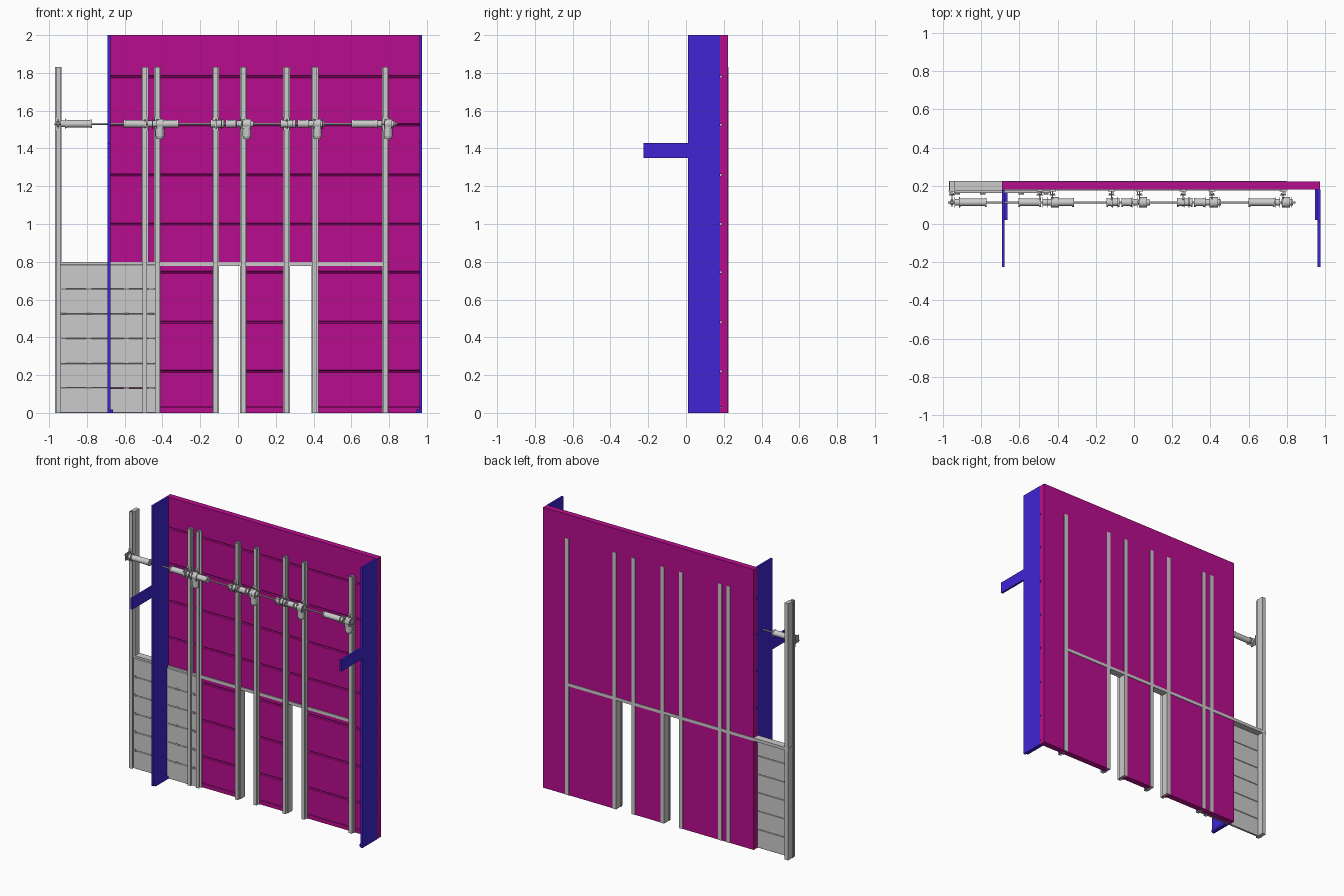
import bpy, bmesh, math
from mathutils import Matrix, Vector

if "Cube" in bpy.data.objects:
    bpy.data.objects.remove(bpy.data.objects["Cube"])


def material(name, rgb):
    m = bpy.data.materials.new(name)
    m.diffuse_color = (*rgb, 1)
    m.use_nodes = True
    m.node_tree.nodes["Principled BSDF"].inputs["Base Color"].default_value = m.diffuse_color
    return m


MAGENTA = material("magenta", (0.48, 0.004, 0.27))
BLUE = material("blue", (0.05, 0.018, 0.65))


def finish(bm, name, mat=None, smooth=False):
    bmesh.ops.recalc_face_normals(bm, faces=bm.faces)
    me = bpy.data.meshes.new(name)
    bm.to_mesh(me)
    bm.free()
    if mat:
        me.materials.append(mat)
    if smooth:
        me.polygons.foreach_set("use_smooth", [True] * len(me.polygons))
        me.set_sharp_from_angle(angle=math.radians(35))
    ob = bpy.data.objects.new(name, me)
    bpy.context.collection.objects.link(ob)
    return ob


def box(bm, x0, x1, y0, y1, z0, z1):
    c = Vector(((x0 + x1) / 2, (y0 + y1) / 2, (z0 + z1) / 2))
    bmesh.ops.create_cube(bm, size=1, matrix=Matrix.Translation(c)
                          @ Matrix.Diagonal((x1 - x0, y1 - y0, z1 - z0, 1)))


def prism(bm, pts, axis, a, b):
    # extrude a profile: axis 'x' takes (y, z) points, axis 'z' takes (x, y)
    co = [(a, *p) if axis == 'x' else (*p, a) for p in pts]
    f = bm.faces.new([bm.verts.new(c) for c in co])
    r = bmesh.ops.extrude_face_region(bm, geom=[f])
    d = (b - a, 0, 0) if axis == 'x' else (0, 0, b - a)
    bmesh.ops.translate(bm, vec=d,
                        verts=[v for v in r['geom'] if isinstance(v, bmesh.types.BMVert)])


def rod(bm, x0, x1, r, y=0.113, z=1.53, axis='X', r2=None):
    # round bar along X, or along Z when axis is 'Z' (x0/x1 are then z, z is x)
    mid = (x0 + x1) / 2
    if axis == 'X':
        m = Matrix.Translation((mid, y, z)) @ Matrix.Rotation(math.pi / 2, 4, 'Y')
    else:
        m = Matrix.Translation((z, y, mid))
    bmesh.ops.create_cone(bm, cap_ends=True, segments=24, radius1=r,
                          radius2=r2 or r, depth=x1 - x0, matrix=m)


# Wall: grooved sectional panels, with two doorways left open
SEAMS = [0.03, 0.22, 0.48, 0.745, 1.0, 1.26, 1.525, 1.78]


def wall_piece(bm, x0, x1, z0, z1):
    pts = [(0.222, z1), (0.222, z0), (0.18, z0)]
    for s in SEAMS:
        if z0 < s < z1:
            h = 0.002 if s < 0.1 else 0.006
            pts += [(0.18, s - h), (0.19, s - h / 2), (0.19, s + h / 2), (0.18, s + h)]
    prism(bm, pts + [(0.18, z1)], 'x', x0, x1)


bm = bmesh.new()
wall_piece(bm, -0.69, 0.972, 0.785, 2.0)
for x0, x1 in ((-0.69, -0.115), (0.025, 0.26), (0.405, 0.972)):
    wall_piece(bm, x0, x1, 0, 0.785)
finish(bm, "wall_panels", MAGENTA)

# Side posts with inward foot and forward arm
for side, xo, s in (("left", -0.69, 1), ("right", 0.974, -1)):
    bm = bmesh.new()

    def sbox(a, b, *yz):
        box(bm, *sorted((xo + s * a, xo + s * b)), *yz)
    sbox(0, 0.014, 0.01, 0.18, 0, 2.0)
    sbox(0.013, 0.028, 0.02, 0.18, 0, 0.018)
    finish(bm, side + "_side_post", BLUE)
    bm = bmesh.new()
    sbox(0, 0.014, -0.225, 0.012, 1.35, 1.43)
    finish(bm, side + "_forward_arm", BLUE)

# Vertical rails: jamb through the wall and a C-shaped track in front
RAILS = [-0.952, -0.493, -0.427, -0.118, 0.028, 0.257, 0.407, 0.78]
for i, x in enumerate(RAILS):
    bm = bmesh.new()
    box(bm, x - 0.012, x + 0.017, 0.174, 0.225, 0, 1.83)
    s = 1 if i % 2 == 0 else -1
    prof = [(-0.018, 0.176), (0.018, 0.176), (0.018, 0.171), (-0.006, 0.171),
            (-0.006, 0.156), (0.006, 0.156), (0.006, 0.161), (0.012, 0.161),
            (0.012, 0.151), (-0.012, 0.151), (-0.012, 0.171), (-0.018, 0.171)]
    prism(bm, [(x + s * a, b) for a, b in prof], 'z', 0, 1.83)
    finish(bm, "vertical_rail_%d" % (i + 1))

# Header across the top of the doorways
bm = bmesh.new()
box(bm, -0.967, 0.78, 0.174, 0.225, 0.778, 0.8)
finish(bm, "door_header")

# Sectional door on the left, with hinges on each joint
bm = bmesh.new()
N, H = 6, 0.787 / 6
for i in range(N):
    z0, z1 = i * H, (i + 1) * H
    prism(bm, [(0.163, z0 + 0.002), (0.166, z0), (0.176, z0), (0.178, z0 + 0.002),
               (0.178, z1 - 0.003), (0.176, z1 - 0.001), (0.166, z1 - 0.001),
               (0.163, z1 - 0.003)], 'x', -0.94, -0.435)
finish(bm, "sectional_door")
bm = bmesh.new()
for i in range(1, N):
    for x in (-0.925, -0.79, -0.59, -0.46):
        box(bm, x - 0.008, x + 0.004, 0.158, 0.164, i * H - 0.009, i * H + 0.009)
        rod(bm, x - 0.014, x + 0.014, 0.003, 0.158, i * H)
finish(bm, "door_hinges", smooth=True)

# Drive shaft
bm = bmesh.new()
rod(bm, -0.972, 0.845, 0.005)
finish(bm, "drive_shaft", smooth=True)

# Torsion springs with end collars
bm = bmesh.new()
for a, b in ((-0.915, -0.772), (-0.605, -0.485), (-0.405, -0.315), (-0.145, -0.075),
             (-0.065, -0.01), (0.225, 0.305), (0.315, 0.37), (0.6, 0.735)):
    rod(bm, a + 0.006, b - 0.006, 0.02)
    rod(bm, a, a + 0.008, 0.023)
    rod(bm, b - 0.008, b, 0.023)
finish(bm, "torsion_springs", smooth=True)

# Cable drums: hub between two flanges
bm = bmesh.new()
for x in (-0.925, -0.465, -0.44, -0.1, 0.005, 0.055, 0.275, 0.385, 0.435, 0.75, 0.81):
    rod(bm, x - 0.014, x + 0.014, 0.017)
    for e in (-0.014, 0.011):
        rod(bm, x + e, x + e + 0.003, 0.028)
finish(bm, "cable_drums", smooth=True)

# Bearing brackets joining the shaft to the rails
bm = bmesh.new()
for x in RAILS:
    box(bm, x - 0.003, x + 0.003, 0.09, 0.172, 1.505, 1.555)
    box(bm, x - 0.016, x + 0.016, 0.149, 0.153, 1.495, 1.565)
    rod(bm, x - 0.008, x + 0.008, 0.014)
finish(bm, "bearing_brackets", smooth=True)

# Drive motors: gearbox on the shaft with a hanging motor can
for i, x in enumerate((-0.413, 0.047, 0.42, 0.795)):
    bm = bmesh.new()
    rod(bm, x - 0.02, x + 0.02, 0.027)
    box(bm, x - 0.016, x + 0.016, 0.09, 0.136, 1.505, 1.53)
    rod(bm, 1.465, 1.51, 0.023, 0.113, x, 'Z')
    rod(bm, 1.45, 1.466, 0.018, 0.113, x, 'Z', r2=0.023)
    rod(bm, x + 0.02, x + 0.036, 0.016)
    finish(bm, "drive_motor_%d" % (i + 1), smooth=True)
